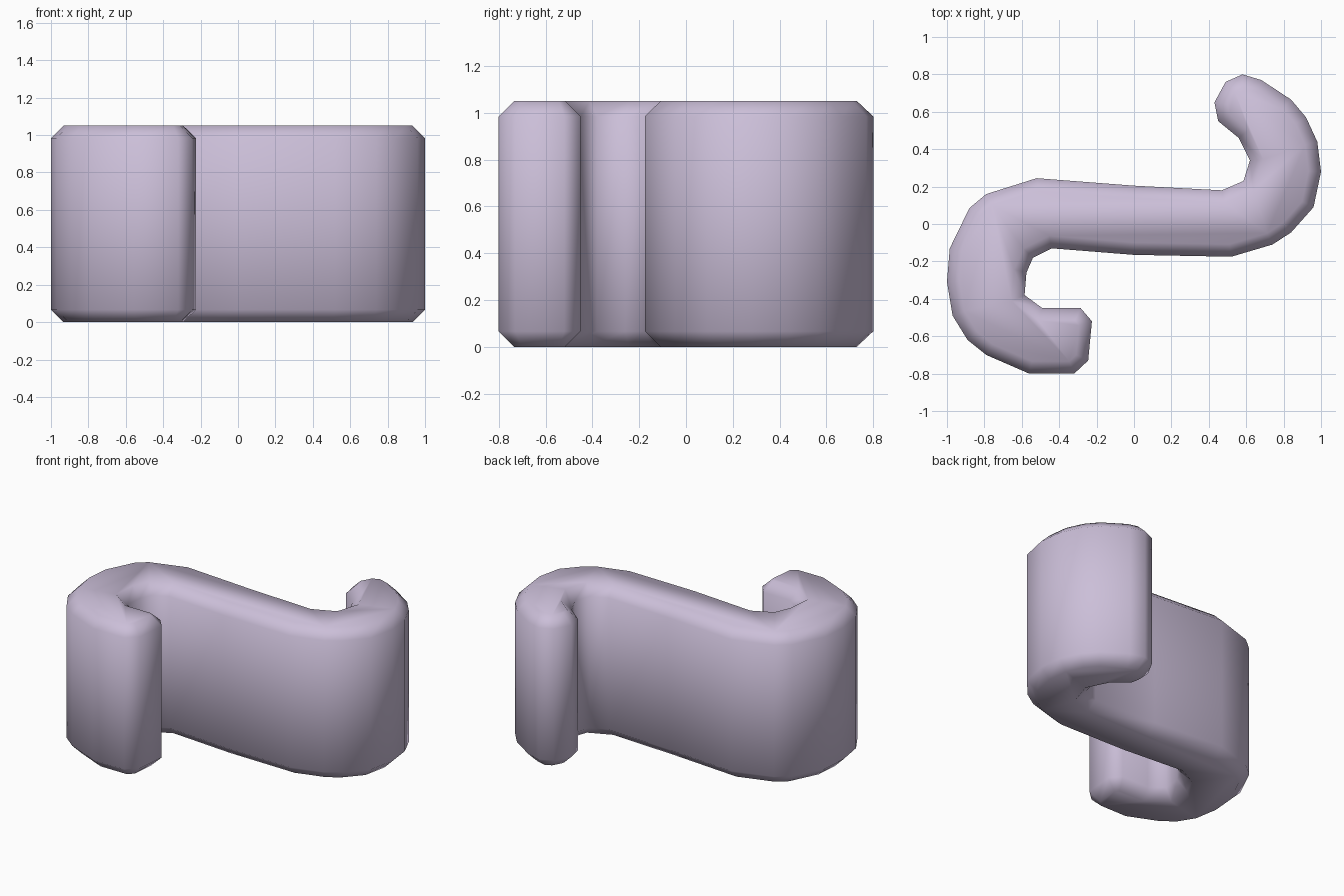
import bpy, bmesh, math

if "Cube" in bpy.data.objects:
    bpy.data.objects.remove(bpy.data.objects["Cube"])

HEIGHT, CHAMFER = 1.05, 0.066

# Outline of the S-shaped hook seen from above, counter-clockwise
outline = [
    (0.58, 0.80), (0.49, 0.76), (0.43, 0.65), (0.45, 0.55), (0.56, 0.46),
    (0.62, 0.34), (0.585, 0.23), (0.47, 0.18), (0.0, 0.205), (-0.52, 0.245),
    (-0.79, 0.16), (-0.88, 0.085), (-0.985, -0.13), (-1.0, -0.31),
    (-0.97, -0.49), (-0.89, -0.62), (-0.79, -0.70), (-0.56, -0.80),
    (-0.32, -0.80), (-0.245, -0.73), (-0.225, -0.52), (-0.285, -0.45),
    (-0.49, -0.45), (-0.585, -0.38), (-0.575, -0.26), (-0.54, -0.18),
    (-0.44, -0.13), (0.0, -0.165), (0.52, -0.175), (0.74, -0.11),
    (0.84, -0.045), (0.96, 0.09), (1.0, 0.28), (0.98, 0.44), (0.92, 0.57),
    (0.84, 0.665), (0.68, 0.77),
]

mat = bpy.data.materials.new("pale mauve")
mat.diffuse_color = (0.60, 0.52, 0.69, 1.0)
mat.use_nodes = True
mat.node_tree.nodes["Principled BSDF"].inputs["Base Color"].default_value = mat.diffuse_color

# Wall between the two chamfers
bm = bmesh.new()
rings = [[bm.verts.new((x, y, z)) for x, y in outline]
         for z in (CHAMFER, HEIGHT - CHAMFER)]
n = len(outline)
for i in range(n):
    j = (i + 1) % n
    bm.faces.new((rings[0][i], rings[0][j], rings[1][j], rings[1][i]))
caps = [bm.faces.new(rings[0][::-1]), bm.faces.new(rings[1])]
bmesh.ops.recalc_face_normals(bm, faces=bm.faces[:])

# Chamfered top and bottom caps
for cap, z in zip(caps, (0.0, HEIGHT)):
    bmesh.ops.inset_region(bm, faces=[cap], thickness=CHAMFER,
                           use_even_offset=True)
    for v in cap.verts:
        v.co.z = z

mesh = bpy.data.meshes.new("s_hook")
bm.to_mesh(mesh)
bm.free()
mesh.materials.append(mat)
hook = bpy.data.objects.new("s_hook", mesh)
bpy.context.collection.objects.link(hook)
bpy.context.view_layer.objects.active = hook
hook.select_set(True)
bpy.ops.object.shade_smooth_by_angle(angle=math.radians(70))
